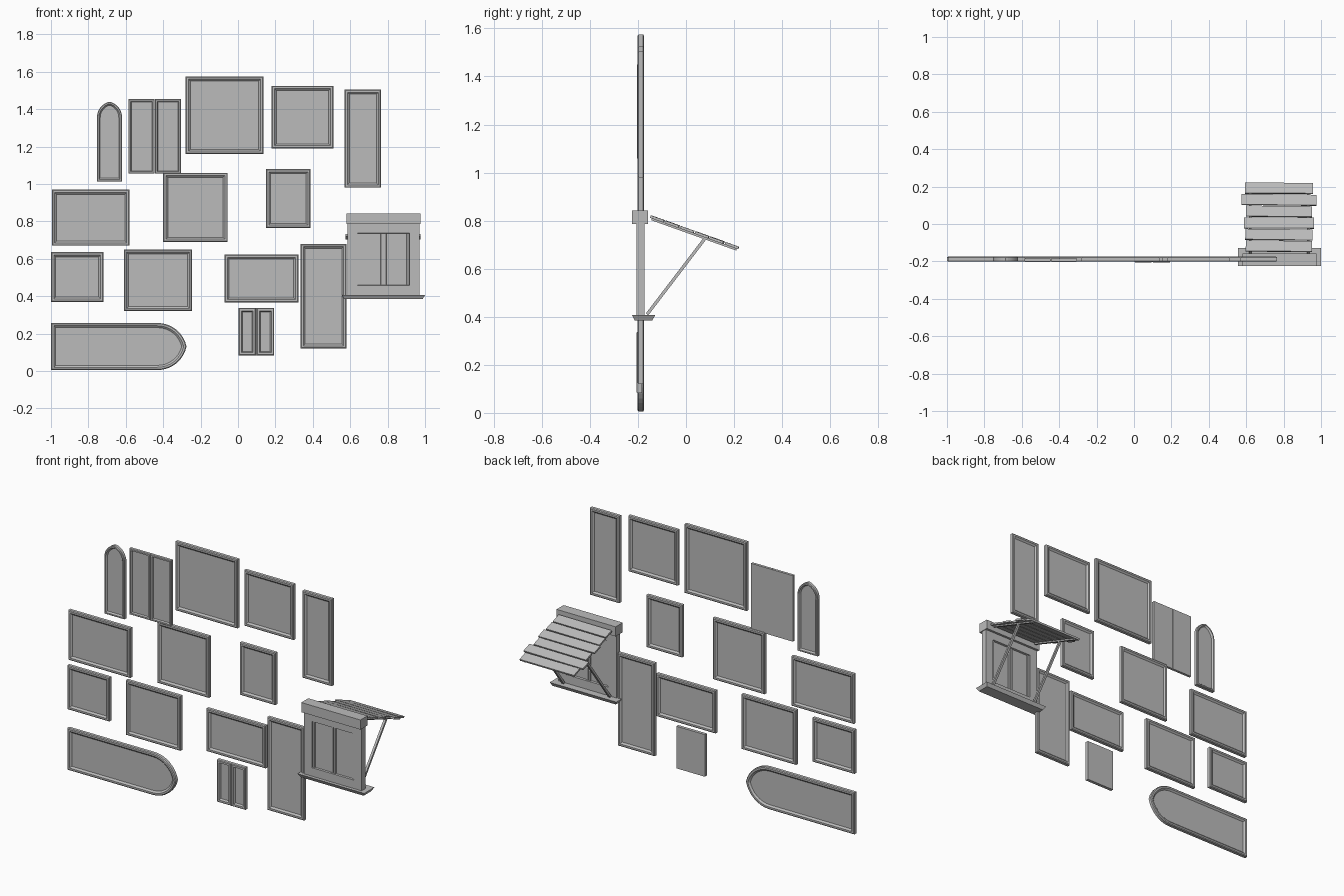
import bpy, bmesh, math, random
from mathutils import Vector

random.seed(4)
old = bpy.data.objects.get("Cube")
if old:
    bpy.data.objects.remove(old)

grey = bpy.data.materials.new("plain grey")
grey.use_nodes = True
COLOUR = (0.5, 0.5, 0.5, 1)
grey.diffuse_color = COLOUR
grey.node_tree.nodes["Principled BSDF"].inputs["Base Color"].default_value = COLOUR
WALL = -0.188


def make_object(name, bm):
    bmesh.ops.recalc_face_normals(bm, faces=bm.faces)
    mesh = bpy.data.meshes.new(name)
    bm.to_mesh(mesh)
    bm.free()
    mesh.materials.append(grey)
    obj = bpy.data.objects.new(name, mesh)
    bpy.context.collection.objects.link(obj)
    return obj


def box(name, x, y, z, taper=0):
    """Box from ranges; the bottom can be drawn in by taper."""
    bm = bmesh.new()
    bmesh.ops.create_cube(bm, size=1)
    for v in bm.verts:
        t = taper if v.co.z < 0 else 0
        v.co = [(r[0] + t if c < 0 else r[1] - t) for c, r in zip(v.co, (x, y))] + [z[0] if v.co.z < 0 else z[1]]
    return make_object(name, bm)


def beam(name, a, b, width, thick):
    """Bar between two points lying in a plane of constant x."""
    a, b = Vector(a), Vector(b)
    along = b - a
    obj = box(name, (-width / 2, width / 2), (-along.length / 2, along.length / 2), (-thick / 2, thick / 2))
    obj.location = (a + b) / 2
    obj.rotation_euler.x = math.atan2(along.z, along.y)
    return obj


def rectangle(x0, x1, z0, z1):
    return [Vector(p) for p in ((x0, z0), (x1, z0), (x1, z1), (x0, z1))]


def arch(width, height, rise, steps=8):
    """Slightly pointed arch standing on the origin, counter-clockwise."""
    h = width / 2
    d = (rise * rise - h * h) / width
    r, end = h + d, math.asin(rise / (h + d))
    side = [Vector((r * math.cos(end * i / steps) - d, height - rise + r * math.sin(end * i / steps)))
            for i in range(steps + 1)]
    left = [Vector((-p.x, p.y)) for p in reversed(side[:-1])]
    return [Vector((-h, 0)), Vector((h, 0))] + side + left


def inset(points, amount):
    """Mitred inward offset of a counter-clockwise outline."""
    result = []
    for i, p in enumerate(points):
        e1 = (p - points[i - 1]).normalized()
        e2 = (points[(i + 1) % len(points)] - p).normalized()
        n1, n2 = Vector((-e1.y, e1.x)), Vector((-e2.y, e2.x))
        result.append(p + (n1 + n2) * amount / (1 + n1.dot(n2)))
    return result


def panel(name, outline, rings):
    """Loft inset rings (inset, depth) from back to front and cap both ends."""
    bm = bmesh.new()
    loops = [[bm.verts.new((p.x, y, p.y)) for p in inset(outline, amount)] for amount, y in rings]
    for a, b in zip(loops, loops[1:]):
        for i in range(len(a)):
            j = (i + 1) % len(a)
            bm.faces.new((a[i], a[j], b[j], b[i]))
    bm.faces.new(loops[0])
    bm.faces.new(loops[-1])
    return make_object(name, bm)


def moulding(w, depth=0.013, bed=0.004):
    """Moulded border of width w, the same on both sides of the wall plane."""
    half = [(w, bed), (w * 0.72, depth * 0.8), (w * 0.6, depth), (w * 0.2, depth), (0, depth * 0.7)]
    return [(a, WALL + d) for a, d in half] + [(a, WALL - d) for a, d in reversed(half)]


# Framed rectangular windows
windows = [
    (-0.28, 0.135, 1.16, 1.575), (0.18, 0.51, 1.19, 1.525), (0.57, 0.765, 0.98, 1.505),
    (-0.995, -0.58, 0.67, 0.97), (-0.40, -0.055, 0.69, 1.06), (0.15, 0.388, 0.765, 1.08),
    (-1.0, -0.72, 0.37, 0.635), (-0.61, -0.245, 0.32, 0.65), (-0.072, 0.323, 0.366, 0.623),
    (0.334, 0.58, 0.12, 0.68)]
for i, w in enumerate(windows):
    panel(f"window_{i + 1}", rectangle(*w), moulding(0.025))

# Arched windows, one upright and one lying on its side
upright = [p + Vector((-0.687, 1.013)) for p in arch(0.135, 0.427, 0.085)]
panel("arched_window", upright, moulding(0.018))
lying = [Vector((p.y - 1.0, 0.131 - p.x)) for p in arch(0.252, 0.725, 0.155)]
panel("lying_arched_window", lying, moulding(0.025))

# Pair of shutters with flat backs
BACK = WALL + 0.004
for name, x0, x1 in (("left_shutter", -0.444, -0.305), ("right_shutter", -0.585, -0.446)):
    panel(name, rectangle(x0, x1, 1.055, 1.453),
          [(0, BACK), (0, -0.2), (0.003, -0.203), (0.011, -0.203), (0.015, -0.193)])

# Small two-pane window with a flat back
box("small_window_back", (0.003, 0.193), (-0.195, BACK), (0.083, 0.337))
for x0, x1 in ((0.003, 0.096), (0.1, 0.193)):
    panel("small_window_pane", rectangle(x0, x1, 0.083, 0.337),
          [(0, -0.19), (0, -0.203), (0.004, -0.207), (0.015, -0.207), (0.021, -0.196)])
box("small_window_mullion", (0.094, 0.102), (-0.204, -0.19), (0.083, 0.337))

# Large window: outer casing, two panes, header and sill
CX = 0.777
panel("large_window_casing", rectangle(0.585, 0.97, 0.405, 0.79),
      [(0.055, WALL + 0.004), (0.053, WALL + 0.016), (0, WALL + 0.016),
       (0, WALL - 0.018), (0.053, WALL - 0.018), (0.055, WALL - 0.006)])
for x0, x1 in ((0.64, 0.775), (0.78, 0.915)):
    panel("large_window_pane", rectangle(x0, x1, 0.41, 0.785),
          [(0.013, WALL + 0.004), (0.011, WALL + 0.01), (0, WALL + 0.01),
           (0, WALL - 0.012), (0.011, WALL - 0.012), (0.013, WALL - 0.007)])
box("header", (0.58, 0.975), (-0.225, -0.158), (0.785, 0.843))
box("sill", (0.555, 1.0), (-0.225, -0.128), (0.385, 0.407), taper=0.012)

# Awning: uneven slats on rails, held up by two struts
top, low = Vector((0, -0.15, 0.817)), Vector((0, 0.222, 0.684))
widths = (0.355, 0.36, 0.375, 0.352, 0.4, 0.363)
for i, w in enumerate(widths):
    a, b = top.lerp(low, i / 6 + 0.008), top.lerp(low, (i + 0.84) / 6 + 0.018)
    lift = Vector((CX - 0.002, 0, 0.001))
    slat = beam(f"awning_slat_{i + 1}", a + lift, b + lift, w, 0.011)
    slat.rotation_euler.z = random.uniform(-0.015, 0.015)
for side in (-1, 1):
    offset = Vector((CX + side * 0.155, 0, -0.008))
    beam("awning_rail", top.lerp(low, 0.02) + offset, top.lerp(low, 0.97) + offset, 0.014, 0.01)
    x = CX + side * 0.155
    beam("awning_strut", (x, -0.162, 0.41), (x, 0.08, 0.727), 0.014, 0.013)
